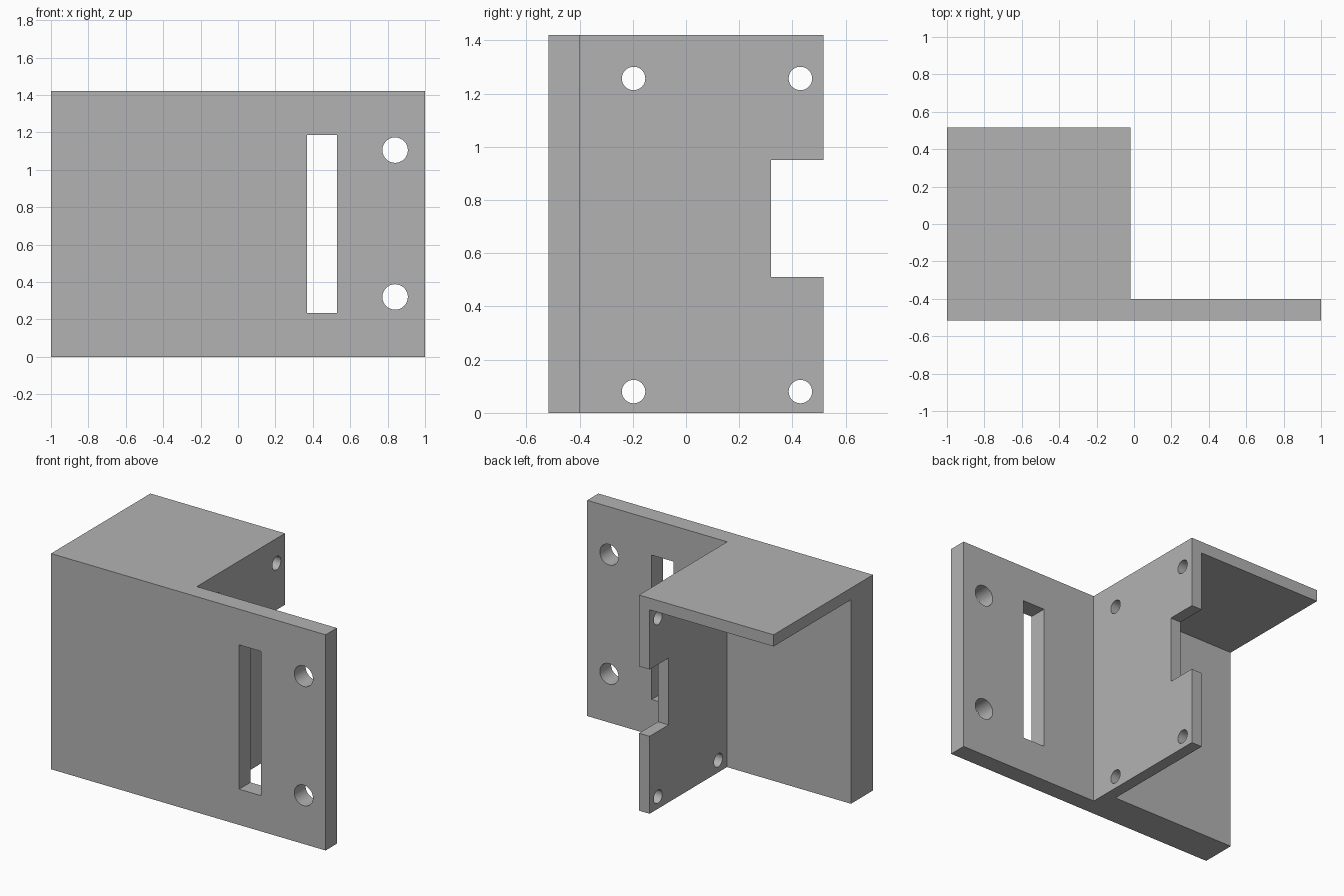
import bpy, bmesh
from math import pi

cube = bpy.data.objects.get("Cube")
if cube:
    bpy.data.objects.remove(cube, do_unlink=True)

# Overall dimensions
HALF_D = 0.517
HEIGHT = 1.42
WALL_X = -0.02
SHEET = 0.077

grey = bpy.data.materials.new("light grey")
grey.use_nodes = True
colour = (0.45, 0.45, 0.45, 1)
grey.diffuse_color = colour
grey.node_tree.nodes["Principled BSDF"].inputs["Base Color"].default_value = colour


def prism(name, outline, z0, z1):
    """Extrude an XY outline between two heights."""
    bm = bmesh.new()
    base = bm.faces.new([bm.verts.new((x, y, z0)) for x, y in outline])
    top = bmesh.ops.extrude_face_region(bm, geom=[base])["geom"]
    verts = [g for g in top if isinstance(g, bmesh.types.BMVert)]
    bmesh.ops.translate(bm, verts=verts, vec=(0, 0, z1 - z0))
    bmesh.ops.recalc_face_normals(bm, faces=bm.faces)
    mesh = bpy.data.meshes.new(name)
    bm.to_mesh(mesh)
    bm.free()
    mesh.materials.append(grey)
    obj = bpy.data.objects.new(name, mesh)
    bpy.context.collection.objects.link(obj)
    return obj


def box(name, x0, x1, y0, y1, z0, z1):
    return prism(name, [(x0, y0), (x1, y0), (x1, y1), (x0, y1)], z0, z1)


def drill(name, location, radius, rotation):
    bpy.ops.mesh.primitive_cylinder_add(vertices=48, radius=radius, depth=0.4,
                                        location=location, rotation=rotation)
    obj = bpy.context.object
    obj.name = name
    obj.data.materials.append(grey)
    return obj


# Solid L-shaped block
bracket = prism("bracket", [(-1, -HALF_D), (1, -HALF_D), (1, -0.4), (WALL_X, -0.4),
                            (WALL_X, HALF_D), (-1, HALF_D)], 0, HEIGHT)

# Pocket leaves the thick front, the side wall and the top sheet
cutters = [
    box("pocket_cutter", -1.2, WALL_X - SHEET, -0.288, 0.8, -0.2, HEIGHT - SHEET),
    box("wall_notch_cutter", -0.2, 0.1, 0.32, 0.8, 0.51, 0.95),
    box("flange_slot_cutter", 0.37, 0.53, -0.7, -0.2, 0.235, 1.185),
]

# Holes through the front flange
for z in (0.32, 1.105):
    cutters.append(drill("flange_hole_cutter", (0.84, -0.46, z), 0.068, (pi / 2, 0, 0)))

# Holes through the side wall
for y in (-0.197, 0.43):
    for z in (0.08, 1.257):
        cutters.append(drill("wall_hole_cutter", (-0.05, y, z), 0.044, (0, pi / 2, 0)))

# Cut everything, then drop the cutters
bpy.ops.object.select_all(action="DESELECT")
bpy.context.view_layer.objects.active = bracket
bracket.select_set(True)
for cutter in cutters:
    cutter.hide_render = True
    mod = bracket.modifiers.new("cut", "BOOLEAN")
    mod.operation = "DIFFERENCE"
    mod.solver = "EXACT"
    mod.object = cutter
    bpy.ops.object.modifier_apply(modifier=mod.name)
    bpy.data.objects.remove(cutter, do_unlink=True)

# Round hole walls, sharp edges elsewhere
bpy.ops.object.shade_smooth_by_angle(angle=pi / 6)
